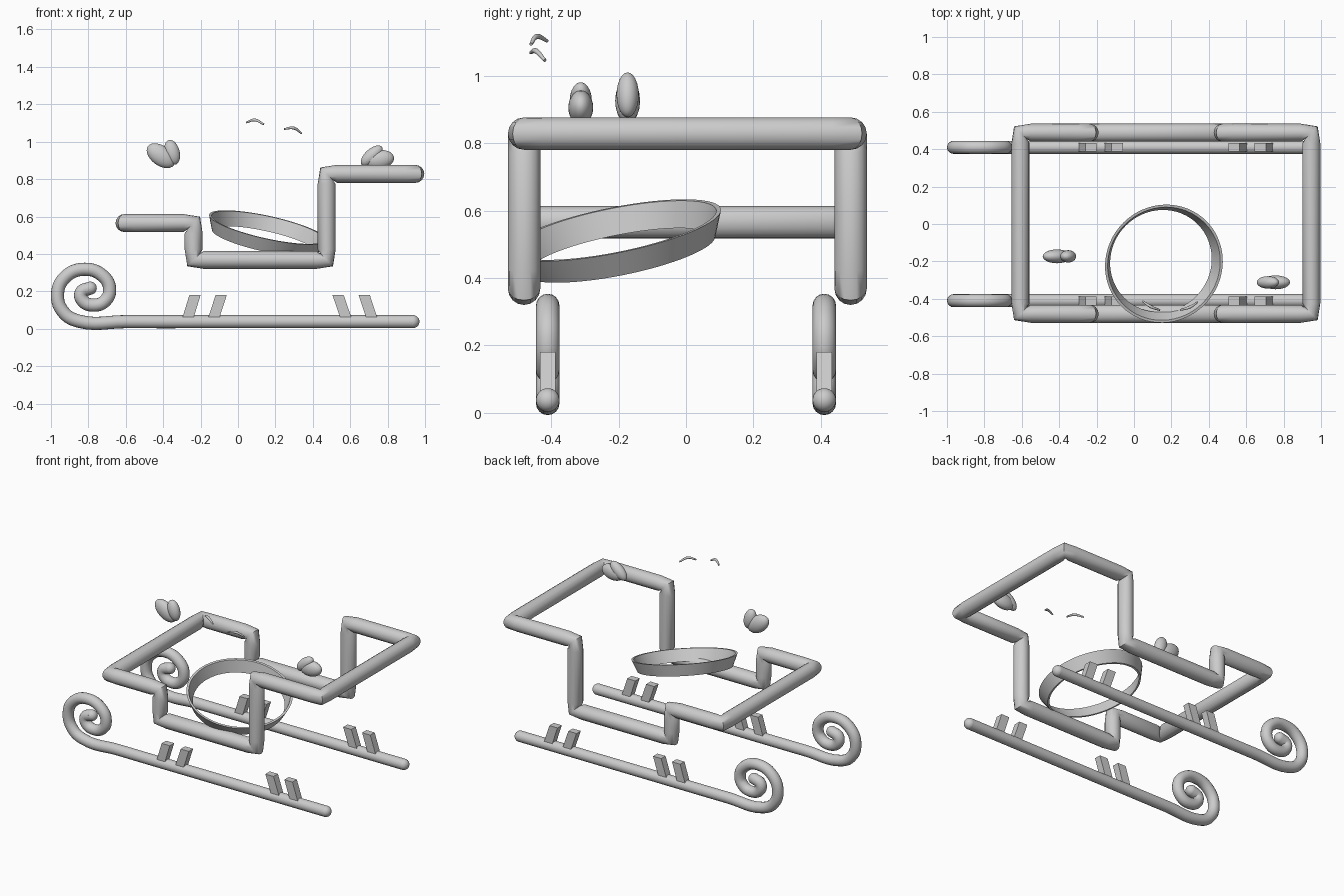
import bpy, bmesh, math
from mathutils import Vector, Matrix

if "Cube" in bpy.data.objects:
    bpy.data.objects.remove(bpy.data.objects["Cube"])


def finish(ob, angle=40):
    bpy.ops.object.select_all(action='DESELECT')
    ob.select_set(True)
    bpy.context.view_layer.objects.active = ob
    if ob.type == 'CURVE':
        bpy.ops.object.convert(target='MESH')
        ob = bpy.context.view_layer.objects.active
    bpy.ops.object.shade_smooth_by_angle(angle=math.radians(angle))
    return ob


def tube(name, pts, r, cyclic=False, smooth=False, radii=None, angle=40):
    cu = bpy.data.curves.new(name, 'CURVE')
    cu.dimensions = '3D'
    cu.bevel_depth = r
    cu.bevel_resolution = 6
    cu.resolution_u = 6
    cu.use_fill_caps = True
    sp = cu.splines.new('BEZIER' if smooth else 'POLY')
    target = sp.bezier_points if smooth else sp.points
    target.add(len(pts) - 1)
    for i, p in enumerate(pts):
        if smooth:
            target[i].co = p
            target[i].handle_left_type = target[i].handle_right_type = 'AUTO'
        else:
            target[i].co = (*p, 1)
        if radii:
            target[i].radius = radii[i]
    sp.use_cyclic_u = cyclic
    ob = bpy.data.objects.new(name, cu)
    bpy.context.collection.objects.link(ob)
    return finish(ob, angle)


def mesh_object(name, bm, angle=40):
    me = bpy.data.meshes.new(name)
    bm.to_mesh(me)
    bm.free()
    ob = bpy.data.objects.new(name, me)
    bpy.context.collection.objects.link(ob)
    return finish(ob, angle)


def ellipsoid(name, loc, scale, tilt=0):
    bm = bmesh.new()
    m = (Matrix.Translation(loc) @ Matrix.Rotation(-math.radians(tilt), 4, 'Y')
         @ Matrix.Diagonal((*scale, 1)))
    bmesh.ops.create_uvsphere(bm, u_segments=24, v_segments=14, radius=1, matrix=m)
    return mesh_object(name, bm, 60)


# Runners with a curled front and rounded tips
CURL = [(0.935, .038), (0, .038), (-.6, .038), (-.85, .04), (-.93, .085), (-.965, .18), (-.925, .275),
        (-.82, .318), (-.72, .28), (-.686, .21), (-.71, .15), (-.77, .126),
        (-.83, .15), (-.838, .195), (-.79, .217)]
for side, y in (("front", -.41), ("back", .41)):
    tube(side + "_runner", [(x, y, z) for x, z in CURL], .035, smooth=True)
    for tip, (x, z) in (("rear", CURL[0]), ("curl", CURL[-1])):
        ellipsoid(f"{side}_runner_{tip}_tip", (x, y, z), (.035,) * 3)

    # Slanted struts: bottom x, top x
    for i, (xb, xt) in enumerate(((-.27, -.23), (-.132, -.09), (.58, .535), (.718, .675))):
        bm = bmesh.new()
        bmesh.ops.create_cube(bm, size=1)
        for v in bm.verts:
            up = v.co.z > 0
            v.co = Vector(((xt if up else xb) + v.co.x * .06, y + v.co.y * .046,
                           .18 if up else .05))
        mesh_object(f"{side}_strut_{i + 1}", bm)

# Stepped trim rail running round the sleigh body
STEP = [(-.607, .565), (-.237, .565), (-.237, .368), (.474, .368), (.474, .828), (.948, .828)]
corners = [Vector((x, -.48, z)) for x, z in STEP]
corners += [Vector((x, .488, z)) for x, z in reversed(STEP)]
rail = []
for i, p in enumerate(corners):
    before = (corners[i - 1] - p).normalized() * .055
    after = (corners[(i + 1) % len(corners)] - p).normalized() * .055
    rail += [p + before, p, p + after]
tube("trim_rail", rail, .048, cyclic=True, angle=60)

# Tilted, tapered belt band
bm = bmesh.new()
n = 64
profile = [(.322, .038), (.29, -.038), (.278, -.038), (.308, .038)]
rings = [[bm.verts.new((r * math.cos(2 * math.pi * k / n), r * math.sin(2 * math.pi * k / n), h))
          for r, h in profile] for k in range(n)]
for k in range(n):
    a, b = rings[k], rings[(k + 1) % n]
    for j in range(4):
        bm.faces.new((a[j], b[j], b[(j + 1) % 4], a[(j + 1) % 4]))
bmesh.ops.recalc_face_normals(bm, faces=bm.faces)
normal = Vector((.22, -.2, 1))
tilt = Vector((0, 0, 1)).rotation_difference(normal).to_matrix().to_4x4()
bm.transform(Matrix.Translation((.152, -.205, .505)) @ tilt)
mesh_object("belt", bm)

# Mittens: palm and thumb
ellipsoid("left_mitten_palm", (-.412, -.173, .925), (.086, .037, .053), -36)
ellipsoid("left_mitten_thumb", (-.352, -.173, .943), (.068, .033, .04), 105)
ellipsoid("right_mitten_palm", (.757, -.312, .905), (.078, .037, .05), 8)
ellipsoid("right_mitten_thumb", (.715, -.312, .925), (.072, .033, .036), 42)

# Small arched brows
taper = [.6, 1, .6]
tube("left_brow", [(.045, -.412, 1.103), (.09, -.442, 1.116), (.138, -.46, 1.093)], .008,
     smooth=True, radii=taper)
tube("right_brow", [(.247, -.46, 1.068), (.297, -.445, 1.073), (.34, -.418, 1.045)], .008,
     smooth=True, radii=taper)
